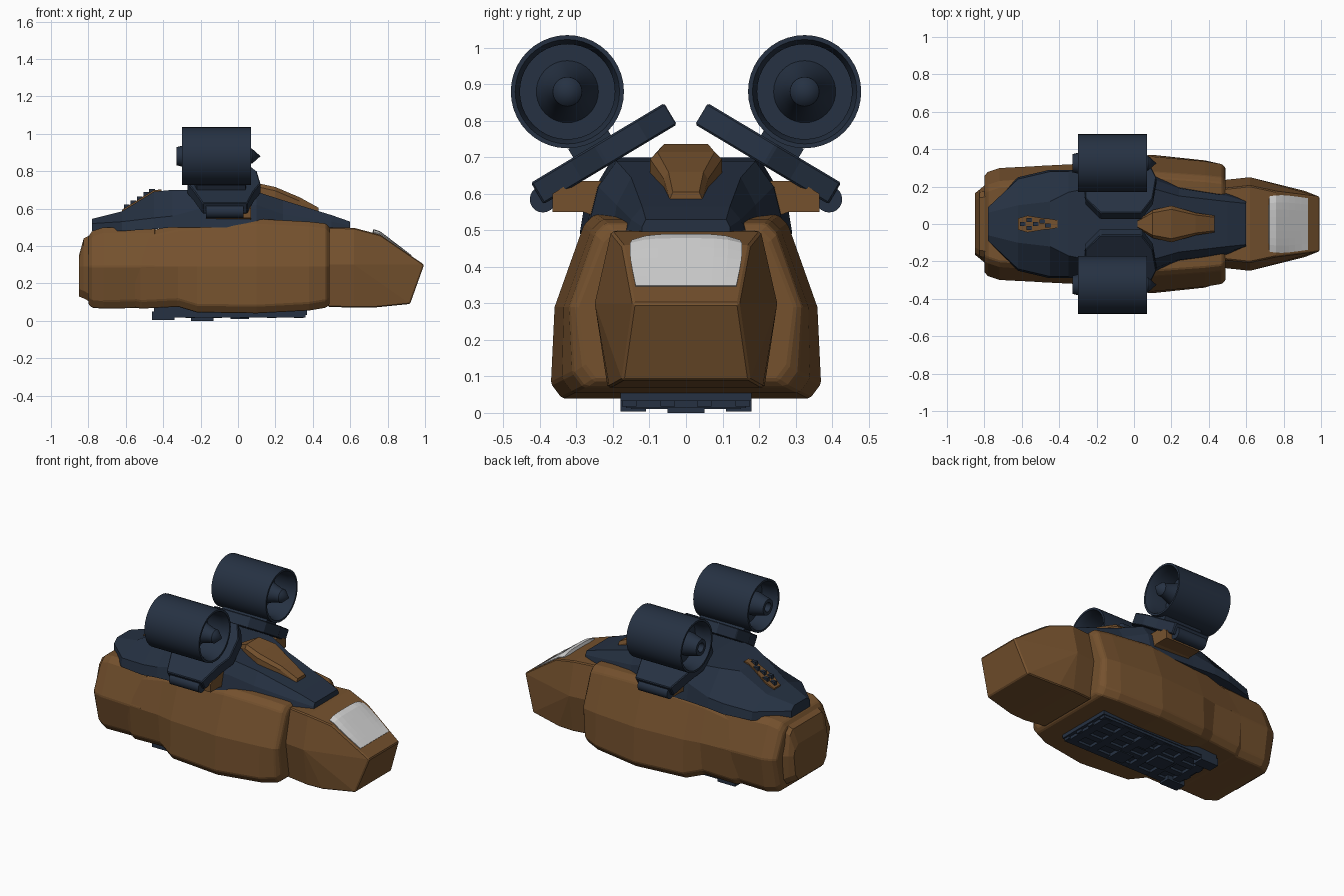
import bpy, bmesh, math
from mathutils import Vector

if "Cube" in bpy.data.objects:
    bpy.data.objects.remove(bpy.data.objects["Cube"])


def material(name, rgb):
    m = bpy.data.materials.new(name)
    m.diffuse_color = (*rgb, 1)
    m.use_nodes = True
    m.node_tree.nodes["Principled BSDF"].inputs["Base Color"].default_value = m.diffuse_color
    return m


BROWN = material("brown paint", (0.178, 0.083, 0.027))
NAVY = material("navy metal", (0.019, 0.031, 0.055))
GLASS = material("pale glass", (0.65, 0.65, 0.65))


def finish(name, bm, mat, bevel=0, smooth=False):
    bmesh.ops.recalc_face_normals(bm, faces=bm.faces)
    me = bpy.data.meshes.new(name)
    bm.to_mesh(me)
    bm.free()
    me.materials.append(mat)
    if smooth:
        me.shade_smooth()
        me.set_sharp_from_angle(angle=math.radians(30))
    ob = bpy.data.objects.new(name, me)
    bpy.context.collection.objects.link(ob)
    if bevel:
        mod = ob.modifiers.new("soft edges", "BEVEL")
        mod.width, mod.segments, mod.limit_method = bevel, 1, "ANGLE"
        mod.angle_limit = math.radians(25)
    return ob


def loft(name, mat, stations, bevel=0):
    """Skin mirrored half sections [(y, z), ...] placed along x."""
    bm = bmesh.new()
    rings = []
    for x, half in stations:
        pts = half + [(-y, z) for y, z in reversed(half)]
        rings.append([bm.verts.new((x, y, z)) for y, z in pts])
    n = len(rings[0])
    for a, b in zip(rings, rings[1:]):
        for i in range(n):
            j = (i + 1) % n
            bm.faces.new((a[i], a[j], b[j], b[i]))
    bm.faces.new(rings[0])
    bm.faces.new(rings[-1])
    return finish(name, bm, mat, bevel)


def hull_loft(name, rows, chamfer=0.03, bevel=0):
    """Rows: x, bottom z, top z, bottom / middle / top half widths."""
    return loft(name, BROWN, [
        (x, [(yb - chamfer, zb), (yb, zb + 0.04), (ym, 0.29),
             (yt, zt - 0.03), (yt - chamfer, zt)])
        for x, zb, zt, yb, ym, yt in rows], bevel)


def box(name, mat, x, y, z, bevel=0):
    bm = bmesh.new()
    bmesh.ops.create_cube(bm, size=1)
    for v in bm.verts:
        v.co = [(r[0] + r[1]) / 2 + c * (r[1] - r[0]) for r, c in zip((x, y, z), v.co)]
    return finish(name, bm, mat, bevel)


def prism(name, mat, base, offset, bevel=0):
    bm = bmesh.new()
    lo = [bm.verts.new(p) for p in base]
    hi = [bm.verts.new(Vector(p) + Vector(offset)) for p in base]
    bm.faces.new(lo)
    bm.faces.new(hi)
    for i in range(len(lo)):
        j = (i + 1) % len(lo)
        bm.faces.new((lo[i], lo[j], hi[j], hi[i]))
    return finish(name, bm, mat, bevel)


def lathe(name, mat, profile, cy, cz, closed=False, n=40):
    """Turn (x, radius) points around an axis along x."""
    bm = bmesh.new()
    rings = [[bm.verts.new((x, cy + r * math.cos(math.tau * i / n),
                            cz + r * math.sin(math.tau * i / n))) for i in range(n)]
             for x, r in profile]
    pairs = list(zip(rings, rings[1:])) + ([(rings[-1], rings[0])] if closed else [])
    for a, b in pairs:
        for i in range(n):
            j = (i + 1) % n
            bm.faces.new((a[i], a[j], b[j], b[i]))
    bmesh.ops.remove_doubles(bm, verts=bm.verts, dist=1e-5)
    return finish(name, bm, mat, smooth=True)


# Main body, tail and tail plate
hull_loft("main_hull", [
    (-0.57, 0.075, 0.44, 0.26, 0.29, 0.23),
    (-0.52, 0.065, 0.47, 0.29, 0.31, 0.25),
    (-0.32, 0.075, 0.515, 0.30, 0.32, 0.27),
    (-0.22, 0.045, 0.52, 0.345, 0.34, 0.27),
    (0.10, 0.04, 0.545, 0.37, 0.36, 0.28),
    (0.38, 0.055, 0.53, 0.34, 0.335, 0.26),
    (0.47, 0.07, 0.52, 0.31, 0.32, 0.25),
    (0.49, 0.09, 0.50, 0.28, 0.30, 0.23)], bevel=0.006)
hull_loft("tail_hull", [
    (-0.80, 0.09, 0.45, 0.22, 0.26, 0.20),
    (-0.78, 0.07, 0.48, 0.24, 0.28, 0.21),
    (-0.72, 0.065, 0.50, 0.27, 0.30, 0.23),
    (-0.44, 0.07, 0.50, 0.27, 0.315, 0.25)], bevel=0.006)
hull_loft("tail_plate", [
    (-0.85, 0.13, 0.35, 0.15, 0.165, 0.155),
    (-0.825, 0.12, 0.44, 0.18, 0.185, 0.17),
    (-0.77, 0.09, 0.47, 0.21, 0.23, 0.18)])

# Wedge nose
bm = bmesh.new()
for x, y, z in [(0.48, 0.19, 0.50), (0.48, 0.235, 0.30), (0.48, 0.20, 0.075),
                (0.62, 0.205, 0.497), (0.62, 0.25, 0.30), (0.62, 0.215, 0.07),
                (0.76, 0.175, 0.46), (0.995, 0.145, 0.30), (0.92, 0.175, 0.09),
                (0.72, 0.21, 0.07)]:
    bm.verts.new((x, y, z))
    bm.verts.new((x, -y, z))
bmesh.ops.convex_hull(bm, input=bm.verts)
bmesh.ops.dissolve_limit(bm, angle_limit=0.02, verts=bm.verts, edges=bm.edges)
finish("nose", bm, BROWN, 0.006)

# Curved windscreen lying on the nose slope
bm = bmesh.new()
grid = []
for i in range(7):
    s = i / 6
    x = 0.93 - 0.205 * s
    deck = min(0.46 - 0.681 * (x - 0.76), 0.497 - 0.264 * (x - 0.62))
    w = 0.138 + 0.03 * s - 0.02 * s ** 4
    grid.append([bm.verts.new((x, w * t, deck + 0.005 + 0.016 * s * (1 - t ** 4)))
                 for t in [k / 4 - 1 for k in range(9)]])
for a, b in zip(grid, grid[1:]):
    for k in range(8):
        bm.faces.new((a[k], a[k + 1], b[k + 1], b[k]))
ob = finish("windscreen", bm, GLASS)
if ob.data.polygons[0].normal.z < 0:
    ob.data.flip_normals()
mod = ob.modifiers.new("thickness", "SOLIDIFY")
mod.thickness, mod.offset = 0.018, -1

# Dark upper deck
loft("upper_deck", NAVY, [
    (x, [(yb, zb), (ym, zm), (yt, zt)]) for x, zb, zm, zt, yb, ym, yt in [
        (-0.78, 0.48, 0.52, 0.545, 0.09, 0.09, 0.06),
        (-0.62, 0.48, 0.53, 0.585, 0.25, 0.24, 0.10),
        (-0.45, 0.49, 0.55, 0.69, 0.29, 0.28, 0.12),
        (-0.35, 0.50, 0.56, 0.70, 0.29, 0.28, 0.17),
        (-0.20, 0.50, 0.60, 0.70, 0.28, 0.26, 0.20),
        (0.10, 0.50, 0.62, 0.69, 0.27, 0.24, 0.19),
        (0.24, 0.50, 0.57, 0.645, 0.20, 0.19, 0.15),
        (0.50, 0.49, 0.53, 0.565, 0.165, 0.15, 0.12),
        (0.60, 0.49, 0.51, 0.53, 0.12, 0.12, 0.11)]])

# Brown spine on the deck
loft("deck_spine", BROWN, [
    (x, [(y, zb), (y, zt - 0.02), (y * 0.8, zt)]) for x, y, zb, zt in [
        (0.02, 0.02, 0.66, 0.70), (0.10, 0.075, 0.64, 0.737), (0.20, 0.098, 0.60, 0.715),
        (0.33, 0.06, 0.56, 0.66), (0.43, 0.045, 0.54, 0.605)]])

# Rear hatch with small fittings
def rear_z(x):
    return min(0.585 + 0.618 * (x + 0.62), 0.693)

outline = [(-0.62, 0.03), (-0.57, 0.045), (-0.48, 0.03), (-0.45, 0.028), (-0.41, 0.02)]
loft("rear_hatch", BROWN, [
    (x, [(y, rear_z(x) - 0.03), (y, rear_z(x) + 0.009)]) for x, y in outline])
for i, (x, y) in enumerate([(-0.595, 0), (-0.56, 0.022), (-0.56, -0.022), (-0.525, 0),
                            (-0.49, 0.013), (-0.46, -0.008)]):
    z = rear_z(x)
    box(f"hatch_fitting_{i}", NAVY, (x - 0.015, x + 0.015), (y - 0.011, y + 0.011),
        (z - 0.01, z + 0.022))

# Engine pods, pylons and brackets on both sides
for side, s in (("left", 1), ("right", -1)):
    cy, cz = s * 0.325, 0.88
    lathe(f"{side}_engine_shell", NAVY, [
        (-0.30, 0.155), (0.07, 0.155), (0.07, 0.143), (0.03, 0.130),
        (-0.26, 0.130), (-0.30, 0.143)], cy, cz, closed=True)
    lathe(f"{side}_engine_core", NAVY, [
        (-0.30, 0), (-0.30, 0.022), (-0.33, 0.028), (-0.33, 0.048), (-0.25, 0.068),
        (-0.20, 0.07), (-0.20, 0.132), (-0.07, 0.132), (-0.07, 0.085), (-0.03, 0.067),
        (0.05, 0.042), (0.075, 0.040), (0.12, 0)], cy, cz)
    d = Vector((0, s * 0.859, -0.513))
    n = Vector((0, s * 0.513, 0.859))
    inner = Vector((0, s * 0.025, 0.79))
    plan = [(0, -0.18), (0.09, -0.26), (0.22, -0.27), (0.30, -0.235), (0.425, -0.19),
            (0.425, 0.05), (0.30, 0.085), (0.22, 0.12), (0.09, 0.10), (0, 0.04)]
    prism(f"{side}_pylon", NAVY,
          [inner + d * u + Vector((x, 0, 0)) for u, x in plan], n * 0.068, 0.005)
    prism(f"{side}_engine_saddle", NAVY,
          [inner + n * 0.06 + d * u + Vector((x, 0, 0))
           for u, x in [(0.17, -0.25), (0.29, -0.22), (0.29, 0.04), (0.17, 0.05)]], n * 0.035)
    lathe(f"{side}_pylon_hinge", NAVY, [
        (-0.17, 0), (-0.17, 0.036), (0.03, 0.036), (0.03, 0)], s * 0.392, 0.585, n=20)
    # Brown bracket beneath the pylon
    prism(f"{side}_bracket", BROWN, [
        (-0.17, s * 0.20, 0.52), (-0.17, s * 0.28, 0.55), (-0.17, s * 0.366, 0.55),
        (-0.17, s * 0.366, 0.60), (-0.17, s * 0.31, 0.635), (-0.17, s * 0.20, 0.635)],
        (0.24, 0, 0))

# Underside equipment tray with rails, cross bars and pads
box("belly_plate", NAVY, (-0.45, 0.37), (-0.18, 0.18), (0.032, 0.09))
for i, y in enumerate((-0.155, -0.05, 0.05, 0.155)):
    box(f"belly_rail_{i}", NAVY, (-0.44, 0.36), (y - 0.02, y + 0.02), (0.017, 0.05))
for i in range(6):
    x = -0.40 + i * 0.145
    box(f"belly_bar_{i}", NAVY, (x - 0.025, x + 0.025), (-0.165, 0.165), (0.014, 0.05))
for s in (-1, 1):
    box(f"belly_rear_pad_{s + 1}", NAVY, (-0.46, -0.34),
        tuple(sorted((s * 0.11, s * 0.18))), (0.004, 0.05))
    box(f"belly_front_pad_{s + 1}", NAVY, (-0.04, 0.06),
        tuple(sorted((s * 0.05, s * 0.15))), (0.01, 0.05))
box("belly_centre_pad", NAVY, (-0.25, -0.13), (-0.05, 0.05), (0.0, 0.05))
